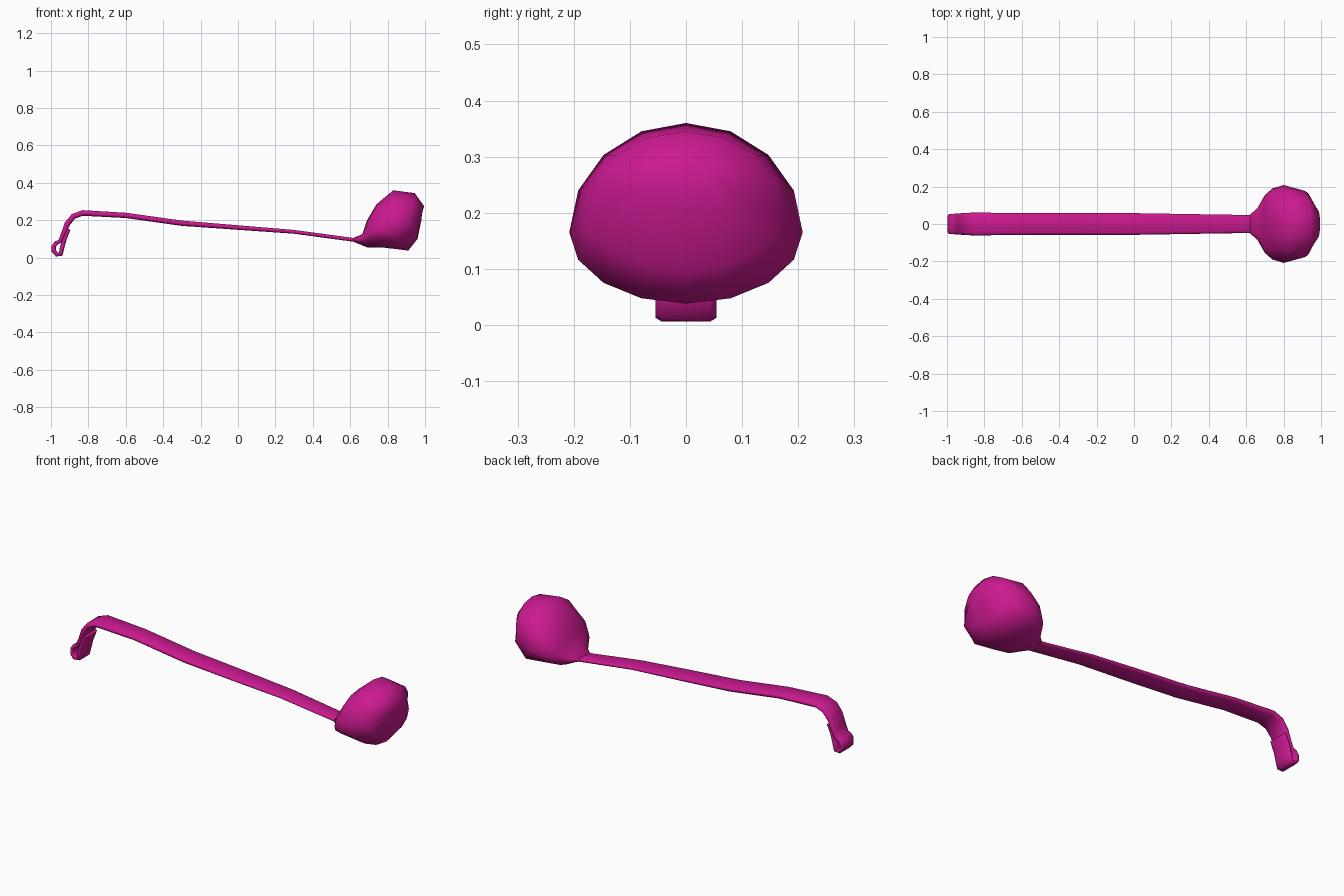
import bpy, math
from mathutils import Vector

if "Cube" in bpy.data.objects:
    bpy.data.objects.remove(bpy.data.objects["Cube"])

mat = bpy.data.materials.new("magenta")
mat.diffuse_color = (0.6, 0.01, 0.28, 1)
mat.use_nodes = True
mat.node_tree.nodes["Principled BSDF"].inputs["Base Color"].default_value = mat.diffuse_color


def loft(name, rings, angle):
    """Skin a list of equal-sized closed rings and cap both ends."""
    n = len(rings[0])
    verts = [p for r in rings for p in r]
    faces = [(i * n + j, i * n + (j + 1) % n, (i + 1) * n + (j + 1) % n, (i + 1) * n + j)
             for i in range(len(rings) - 1) for j in range(n)]
    faces.append(tuple(reversed(range(n))))
    faces.append(tuple(range(len(verts) - n, len(verts))))
    me = bpy.data.meshes.new(name)
    me.from_pydata(verts, [], faces)
    ob = bpy.data.objects.new(name, me)
    bpy.context.collection.objects.link(ob)
    me.materials.append(mat)
    bpy.ops.object.select_all(action='DESELECT')
    ob.select_set(True)
    bpy.context.view_layer.objects.active = ob
    bpy.ops.object.mode_set(mode='EDIT')
    bpy.ops.mesh.select_all(action='SELECT')
    bpy.ops.mesh.normals_make_consistent(inside=False)
    bpy.ops.object.mode_set(mode='OBJECT')
    bpy.ops.object.shade_smooth_by_angle(angle=math.radians(angle))
    return ob


# Handle: flat strap following x, z, half width, half thickness; the hook end curls back
path = [(0.70, 0.085, 0.048, 0.010), (0.62, 0.095, 0.048, 0.010), (0.30, 0.138, 0.053, 0.010),
        (0.0, 0.161, 0.058, 0.012), (-0.30, 0.184, 0.058, 0.014), (-0.60, 0.226, 0.058, 0.014),
        (-0.83, 0.239, 0.061, 0.015), (-0.88, 0.221, 0.060, 0.015), (-0.913, 0.180, 0.058, 0.015),
        (-0.937, 0.120, 0.056, 0.012), (-0.952, 0.088, 0.055, 0.010), (-0.972, 0.079, 0.054, 0.011),
        (-0.985, 0.060, 0.054, 0.012), (-0.985, 0.035, 0.054, 0.012), (-0.968, 0.017, 0.054, 0.012),
        (-0.948, 0.018, 0.054, 0.012), (-0.941, 0.050, 0.054, 0.012), (-0.928, 0.100, 0.054, 0.012),
        (-0.905, 0.152, 0.054, 0.010)]
section = [(1, 0.4), (0.8, 1), (-0.8, 1), (-1, 0.4), (-1, -0.4), (-0.8, -1), (0.8, -1), (1, -0.4)]
rings = []
for i, (x, z, w, t) in enumerate(path):
    a, b = path[max(i - 1, 0)], path[min(i + 1, len(path) - 1)]
    d = Vector((b[0] - a[0], b[1] - a[1])).normalized()
    rings.append([(x - d.y * t * v, w * u, z + d.x * t * v) for u, v in section])
loft("handle", rings, 60)

# Bowl: 16-sided rings fanning from the neck; (top x,z), (bottom x,z), (side x,z), half width
stations = [((0.62, 0.107), (0.62, 0.084), (0.62, 0.095), 0.050),
            ((0.665, 0.125), (0.65, 0.072), (0.66, 0.098), 0.085),
            ((0.69, 0.20), (0.69, 0.055), (0.70, 0.125), 0.155),
            ((0.74, 0.285), (0.77, 0.055), (0.74, 0.142), 0.190),
            ((0.83, 0.36), (0.91, 0.038), (0.80, 0.165), 0.208),
            ((0.945, 0.345), (0.96, 0.10), (0.915, 0.20), 0.177),
            ((0.995, 0.275), (0.98, 0.20), (0.982, 0.24), 0.075)]
rings = []
for top, bottom, side, w in stations:
    ring = []
    for k in range(16):
        a = math.tau * k / 16
        s = math.sin(a)
        end = top if s >= 0 else bottom
        ring.append((side[0] + (end[0] - side[0]) * abs(s), w * math.cos(a),
                     side[1] + (end[1] - side[1]) * abs(s)))
    rings.append(ring)
loft("bowl", rings, 80)
